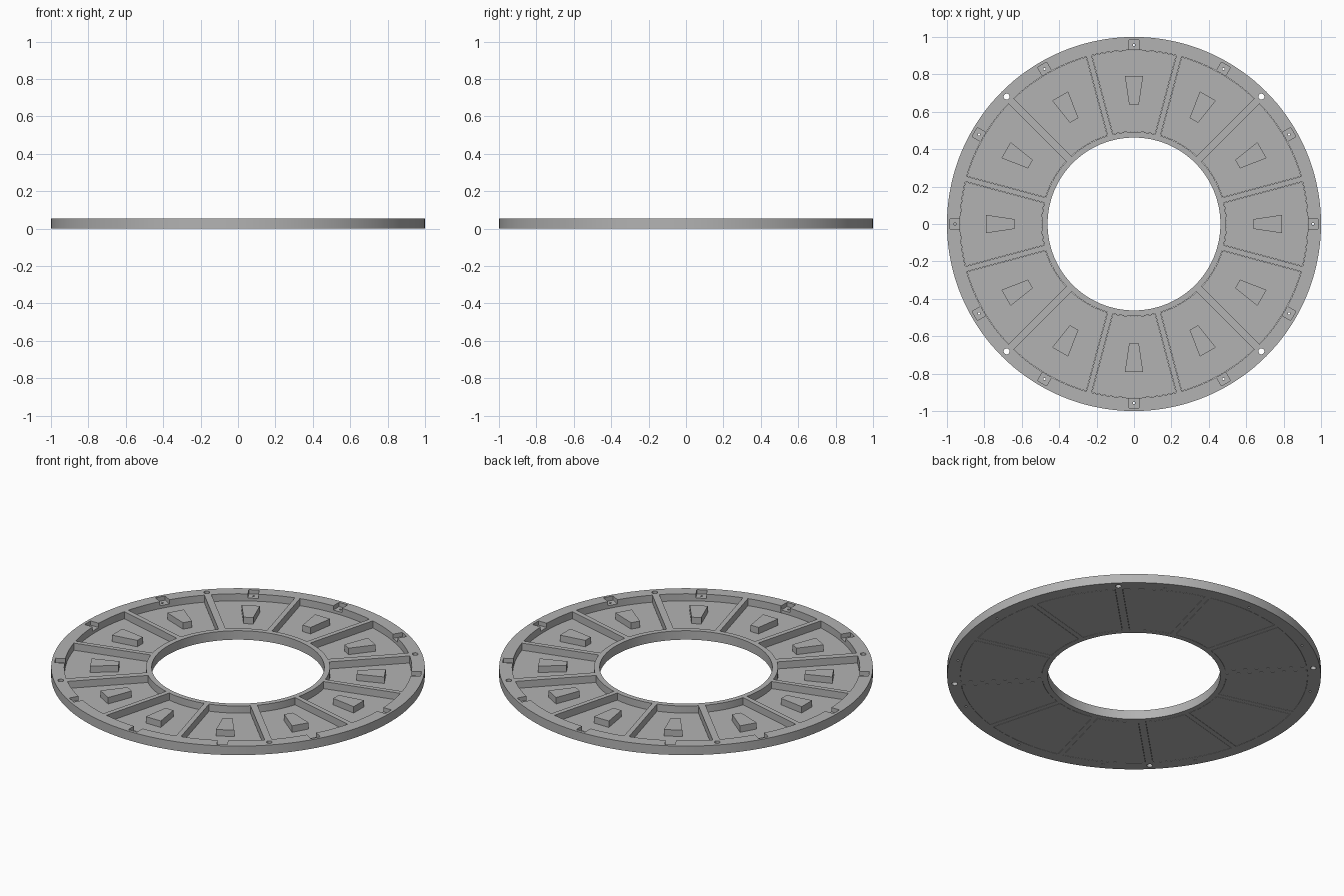
import bpy, bmesh
from math import sin, cos, asin, radians, pi

if "Cube" in bpy.data.objects:
    bpy.data.objects.remove(bpy.data.objects["Cube"], do_unlink=True)

HEIGHT, FLOOR, RECESS = 0.053, 0.012, 0.028
R_IN, R_OUT = 0.462, 1.0
POCKET_IN, POCKET_OUT = 0.492, 0.93

grey = bpy.data.materials.new("plain grey")
grey.use_nodes = True
grey.diffuse_color = (0.45, 0.45, 0.45, 1)
grey.node_tree.nodes["Principled BSDF"].inputs["Base Color"].default_value = (0.45, 0.45, 0.45, 1)


def polar(r, a):
    return (r * cos(a), r * sin(a))


def prism(bm, outline, z0, z1):
    """Closed prism over a counter-clockwise outline."""
    low = [bm.verts.new((x, y, z0)) for x, y in outline]
    high = [bm.verts.new((x, y, z1)) for x, y in outline]
    bm.faces.new(low[::-1])
    bm.faces.new(high)
    n = len(outline)
    for i in range(n):
        j = (i + 1) % n
        bm.faces.new((low[i], low[j], high[j], high[i]))


def circle(r, n, centre=(0, 0)):
    return [(centre[0] + r * cos(2 * pi * i / n), centre[1] + r * sin(2 * pi * i / n)) for i in range(n)]


def trapezoid(r0, r1, w0, w1, a):
    """Four-sided outline pointing outwards at angle a."""
    return [(r * cos(a) - t * sin(a), r * sin(a) + t * cos(a))
            for r, t in ((r0, -w0), (r1, -w1), (r1, w1), (r0, w0))]


def sector(k, gap):
    """Pocket outline with straight sides parallel to the spokes."""
    def limit(r, side):
        edge = 30 * k + 15 * side
        half = (0.019 if edge % 90 == 45 else 0.014) + gap
        return radians(edge) - side * asin(half / r)

    def arc(r, n=16):
        a, b = limit(r, -1), limit(r, 1)
        return [polar(r, a + (b - a) * i / n) for i in range(n + 1)]
    return arc(POCKET_OUT - gap) + arc(POCKET_IN + gap)[::-1]


def finish(name, bm, cutter=False):
    bmesh.ops.recalc_face_normals(bm, faces=bm.faces)
    mesh = bpy.data.meshes.new(name)
    bm.to_mesh(mesh)
    bm.free()
    mesh.materials.append(grey)
    obj = bpy.data.objects.new(name, mesh)
    bpy.context.collection.objects.link(obj)
    obj.hide_render = cutter
    return obj


def carve(obj, name, bm):
    """Subtract the cutter's solids, then drop the cutter."""
    cutter = finish(name, bm, True)
    mod = obj.modifiers.new(name, "BOOLEAN")
    mod.operation, mod.solver, mod.object = "DIFFERENCE", "EXACT", cutter
    bpy.context.view_layer.objects.active = obj
    bpy.ops.object.modifier_apply(modifier=mod.name)
    bpy.data.objects.remove(cutter, do_unlink=True)


# Ring frame
bm = bmesh.new()
N = 144
rings = [[bm.verts.new((x, y, z)) for x, y in circle(r, N)]
         for r, z in ((R_IN, 0), (R_OUT, 0), (R_OUT, HEIGHT), (R_IN, HEIGHT))]
for s in range(4):
    a, b = rings[s], rings[(s + 1) % 4]
    for i in range(N):
        j = (i + 1) % N
        bm.faces.new((a[i], a[j], b[j], b[i]))
frame = finish("ring_frame", bm)

# Twelve pockets between the spokes
bm = bmesh.new()
for k in range(12):
    prism(bm, sector(k, 0), -0.1, 0.2)
carve(frame, "pocket_cutter", bm)

# Square recesses in the outer rim, open towards each pocket
bm = bmesh.new()
for k in range(12):
    prism(bm, trapezoid(0.9, 0.983, 0.028, 0.028, radians(30 * k)), RECESS, 0.2)
carve(frame, "recess_cutter", bm)

# Pin holes in the recesses and bolt holes on the diagonals
bm = bmesh.new()
for k in range(12):
    prism(bm, circle(0.006, 12, polar(0.957, radians(30 * k))), -0.1, 0.2)
for k in range(4):
    prism(bm, circle(0.016, 20, polar(0.963, radians(45 + 90 * k))), -0.1, 0.2)
carve(frame, "hole_cutter", bm)

# Floor panels, each with a raised wedge block
panels, blocks = bmesh.new(), bmesh.new()
for k in range(12):
    prism(panels, sector(k, 0.0015), 0, FLOOR)
    prism(blocks, trapezoid(0.64, 0.79, 0.026, 0.049, radians(30 * k)), FLOOR - 0.002, HEIGHT - 0.003)
parts = [frame, finish("floor_panels", panels), finish("wedge_blocks", blocks)]

for obj in parts:
    bpy.ops.object.select_all(action="DESELECT")
    obj.select_set(True)
    bpy.context.view_layer.objects.active = obj
    bpy.ops.object.shade_smooth_by_angle(angle=radians(30))
